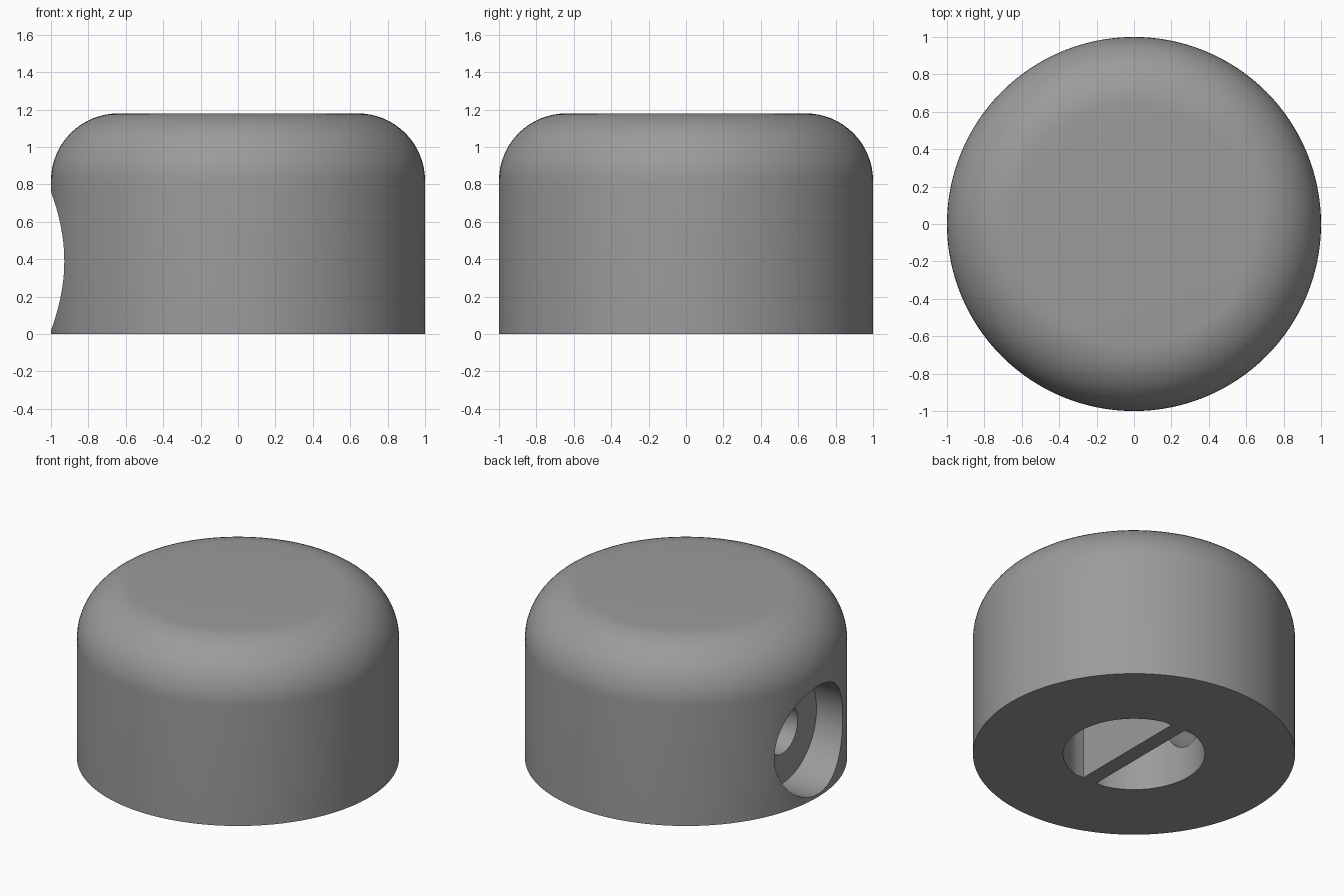
import bpy, bmesh, math
from mathutils import Matrix

if "Cube" in bpy.data.objects:
    bpy.data.objects.remove(bpy.data.objects["Cube"])

RADIUS, HEIGHT, FILLET = 1.0, 1.18, 0.36
BORE_R, BORE_DEPTH, WEB_HALF, END_Y = 0.44, 0.8, 0.053, 0.425
SCREW_Z = 0.39

grey = bpy.data.materials.new("grey plastic")
grey.diffuse_color = (0.33, 0.33, 0.33, 1)
grey.use_nodes = True
grey.node_tree.nodes["Principled BSDF"].inputs["Base Color"].default_value = grey.diffuse_color


def make_object(name, bm):
    bmesh.ops.recalc_face_normals(bm, faces=bm.faces)
    mesh = bpy.data.meshes.new(name)
    bm.to_mesh(mesh)
    bm.free()
    mesh.materials.append(grey)
    obj = bpy.data.objects.new(name, mesh)
    bpy.context.collection.objects.link(obj)
    return obj


def prism(name, outline, z0, z1):
    """Extrude a closed xy outline from z0 to z1."""
    bm = bmesh.new()
    face = bm.faces.new([bm.verts.new((x, y, z0)) for x, y in outline])
    ext = bmesh.ops.extrude_face_region(bm, geom=[face])
    tops = [v for v in ext["geom"] if isinstance(v, bmesh.types.BMVert)]
    bmesh.ops.translate(bm, verts=tops, vec=(0, 0, z1 - z0))
    return make_object(name, bm)


def cylinder_x(name, radius, x0, x1, z):
    """Cylinder lying along x."""
    bm = bmesh.new()
    place = Matrix.Translation(((x0 + x1) / 2, 0, z)) @ Matrix.Rotation(math.pi / 2, 4, 'Y')
    bmesh.ops.create_cone(bm, cap_ends=True, segments=64, radius1=radius,
                          radius2=radius, depth=x1 - x0, matrix=place)
    return make_object(name, bm)


# Knob body: turned profile with a rounded top edge
bm = bmesh.new()
profile = [(0, 0), (RADIUS, 0)]
for i in range(17):
    a = math.pi / 2 * i / 16
    profile.append((RADIUS - FILLET + FILLET * math.cos(a),
                    HEIGHT - FILLET + FILLET * math.sin(a)))
profile.append((0, HEIGHT))
verts = [bm.verts.new((r, 0, z)) for r, z in profile]
edges = [bm.edges.new(pair) for pair in zip(verts, verts[1:])]
bmesh.ops.spin(bm, geom=verts + edges, cent=(0, 0, 0), axis=(0, 0, 1),
               angle=2 * math.pi, steps=128, use_merge=True)
bmesh.ops.remove_doubles(bm, verts=bm.verts, dist=1e-5)
# merge the fans on the flat base and top
bmesh.ops.dissolve_limit(bm, angle_limit=0.001, verts=bm.verts, edges=bm.edges)
knob = make_object("knob_body", bm)

# Shaft socket: two half bores with squared corners, separated by a web
limit = math.asin(END_Y / BORE_R)
arc = [(BORE_R * math.cos(a), BORE_R * math.sin(a))
       for a in (-limit + 2 * limit * i / 40 for i in range(41))]
half = [(WEB_HALF, -END_Y)] + arc + [(WEB_HALF, END_Y)]
cutters = [prism("socket_cutter", [(s * x, y) for x, y in half], -0.1, BORE_DEPTH)
           for s in (1, -1)]

# Set screw hole: wide counterbore and a narrow hole into the socket
cutters.append(cylinder_x("counterbore_cutter", 0.37, -1.2, -0.73, SCREW_Z))
cutters.append(cylinder_x("screw_hole_cutter", 0.165, -0.9, -0.25, SCREW_Z))

bpy.context.view_layer.objects.active = knob
for cutter in cutters:
    mod = knob.modifiers.new("cut", 'BOOLEAN')
    mod.operation, mod.solver, mod.object = 'DIFFERENCE', 'EXACT', cutter
    bpy.ops.object.modifier_apply(modifier=mod.name)
    bpy.data.objects.remove(cutter)

bpy.ops.object.select_all(action='DESELECT')
knob.select_set(True)
bpy.ops.object.shade_smooth_by_angle(angle=math.radians(20))
